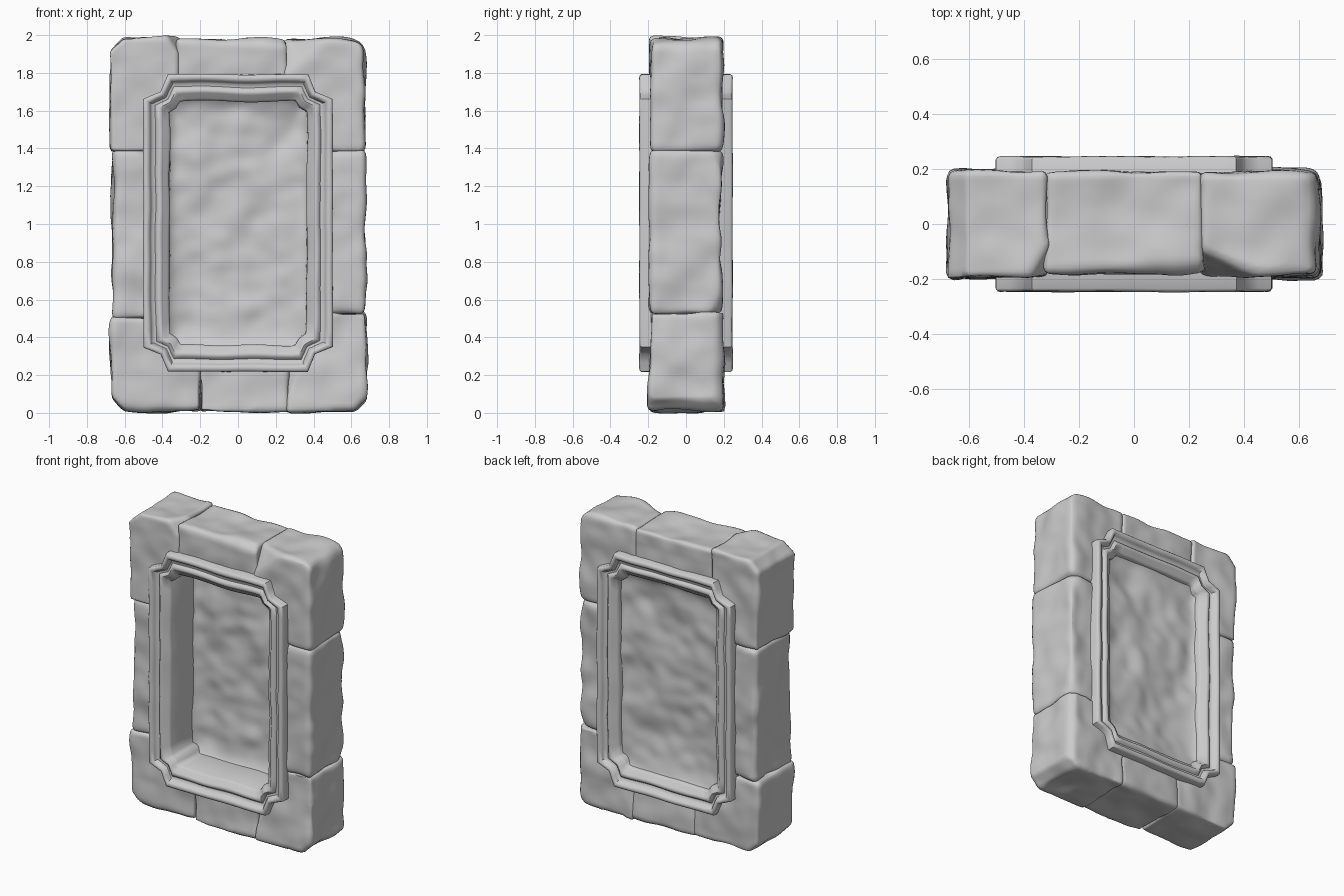
import bpy, bmesh, math, random
from mathutils import Vector, noise

if "Cube" in bpy.data.objects:
    bpy.data.objects.remove(bpy.data.objects["Cube"])

random.seed(4)
CZ = 1.005  # height of the frame centre


def finish(bm, name, angle=35):
    bmesh.ops.recalc_face_normals(bm, faces=bm.faces[:])
    me = bpy.data.meshes.new(name)
    bm.to_mesh(me)
    bm.free()
    ob = bpy.data.objects.new(name, me)
    bpy.context.collection.objects.link(ob)
    bpy.ops.object.select_all(action='DESELECT')
    ob.select_set(True)
    bpy.context.view_layer.objects.active = ob
    bpy.ops.object.shade_smooth_by_angle(angle=math.radians(angle))
    return ob


def corners(d):
    """Corner points of the notched rectangle inset by d."""
    a, b = .502 - d, .787 - d
    c, m = .13 - .5 * d, .092 - .4 * d
    q = [(a, b - c), (a - m, b - m), (a - c, b)]
    return (q + [(-x, z) for x, z in reversed(q)] + [(-x, -z) for x, z in q]
            + [(x, -z) for x, z in reversed(q)])


def outline(d):
    """The same outline with its edges subdivided."""
    pts, out = corners(d), []
    for i, p in enumerate(pts):
        n = pts[(i + 1) % len(pts)]
        k = 2 if i % 3 != 2 else 18
        out += [(p[0] + (n[0] - p[0]) * t / k, p[1] + (n[1] - p[1]) * t / k)
                for t in range(k)]
    return out


# Hidden cutter that keeps the stones out of the recess
bm = bmesh.new()
f = bm.faces.new([bm.verts.new((x, -1, z + CZ)) for x, z in corners(.095)])
ext = bmesh.ops.extrude_face_region(bm, geom=[f])['geom']
bmesh.ops.translate(bm, vec=(0, 2, 0),
                    verts=[g for g in ext if isinstance(g, bmesh.types.BMVert)])
cutter = finish(bm, "opening_cutter")
cutter.hide_render = True
cutter.hide_set(True)

rough = bpy.data.textures.new("stone_roughness", 'CLOUDS')
rough.noise_scale = .24
rough.noise_depth = 1


def stone(name, x0, x1, z0, z1, y0=-.19, y1=.19, chips=(), round_=.042):
    """Rounded, uneven block; chips are (point, outward normal) slices."""
    bm = bmesh.new()
    bmesh.ops.create_cube(bm, size=1)
    size = Vector((x1 - x0, y1 - y0, z1 - z0))
    mid = Vector((x0 + x1, y0 + y1, z0 + z1)) / 2
    for v in bm.verts:
        jitter = Vector([random.uniform(-.008, .008) for _ in range(3)])
        v.co = mid + v.co * size + jitter
    for p, n in chips:
        bmesh.ops.bisect_plane(bm, geom=bm.verts[:] + bm.edges[:] + bm.faces[:],
                               plane_co=p, plane_no=Vector(n).normalized(),
                               clear_outer=True)
        bmesh.ops.holes_fill(bm, edges=bm.edges[:])
    ob = finish(bm, name)
    m = ob.modifiers.new("opening", 'BOOLEAN')
    m.operation = 'DIFFERENCE'
    m.object = cutter
    m.solver = 'EXACT'
    m = ob.modifiers.new("worn_edges", 'BEVEL')
    m.width = round_
    m.segments = 2
    m = ob.modifiers.new("remesh", 'REMESH')
    m.mode = 'VOXEL'
    m.voxel_size = .015
    m.use_smooth_shade = True
    m = ob.modifiers.new("uneven", 'DISPLACE')
    m.texture = rough
    m.texture_coords = 'GLOBAL'
    m.strength = .042
    m.mid_level = .45


# Surrounding stones, with the larger broken corners sliced off
stone("top_left_stone", -.67, -.32, 1.39, 1.985,
      chips=[((-.67, 0, 1.92), (-1, 0, .95)), ((-.32, -.15, 1.93), (.8, -.5, .6))])
stone("top_middle_stone", -.325, .25, 1.45, 1.98, -.175, .185,
      chips=[((0, -.175, 1.95), (.03, -.7, .7))])
stone("top_right_stone", .24, .67, 1.385, 1.985,
      chips=[((.25, -.1, 1.985), (-.35, -.9, .4)), ((.67, 0, 1.945), (1, 0, 1))])
stone("left_stone", -.662, -.36, .50, 1.39,
      chips=[((-.52, -.19, 1.38), (.5, -.6, .7))])
stone("right_stone", .36, .67, .525, 1.385, -.185, .185,
      chips=[((.67, .15, 1.36), (.7, .7, .3)), ((.67, .14, .56), (.7, .7, -.3))])
stone("bottom_left_stone", -.67, -.195, .015, .50,
      chips=[((-.67, 0, .08), (-1, 0, -1)), ((-.4, -.19, .04), (0, -.8, -.6))])
stone("bottom_middle_stone", -.20, .265, .015, .45, -.18, .185,
      chips=[((-.20, -.19, .13), (-.8, -.6, .1))])
stone("bottom_right_stone", .255, .67, .015, .525,
      chips=[((.67, .16, .3), (.75, .65, 0)), ((.28, -.19, .12), (-.7, -.6, .3)),
             ((.67, 0, .07), (1, 0, -1))])

# Carved moulding: two rounded beads, inner wall and mirrored back profile
front = [(0, -.15), (0, -.235), (.007, -.244), (.02, -.247), (.034, -.242),
         (.04, -.228), (.05, -.214), (.066, -.212), (.076, -.224), (.088, -.23),
         (.102, -.225), (.112, -.212), (.13, -.205), (.14, -.19)]
profile = front + [(d, -y) for d, y in reversed(front)]
bm = bmesh.new()
rings = []
for d, y in profile:
    ring = []
    for x, z in outline(d):
        w = noise.noise_vector(Vector((x * 5, y * 3, z * 5))) * (.004 + .05 * d)
        ring.append(bm.verts.new((x + w.x, y + w.y * .6, z + CZ + w.z)))
    rings.append(ring)
for i, r in enumerate(rings):
    s = rings[(i + 1) % len(rings)]
    for j in range(len(r)):
        k = (j + 1) % len(r)
        bm.faces.new((r[j], r[k], s[k], s[j]))
finish(bm, "carved_moulding", 50)


# Recessed panels: deep one in front, shallow one behind, both worn and wavy
def panel(name, y, lip):
    bm = bmesh.new()
    bmesh.ops.create_grid(bm, x_segments=36, y_segments=60, size=1)
    for v in bm.verts:
        u, w = v.co.x, v.co.y
        edge = max(abs(u) ** 12, abs(w) ** 14)
        x, z = u * .385, w * .67
        n = noise.noise(Vector((x * 5, y * 9, z * 4)))
        n += .5 * noise.noise(Vector((x * 9, y * 9 + 3, z * 11)))
        v.co = (x, y + lip * edge + .024 * n * (1 - edge), z + CZ)
    finish(bm, name, 60)


panel("front_panel", .055, -.05)
panel("back_panel", .15, .04)
